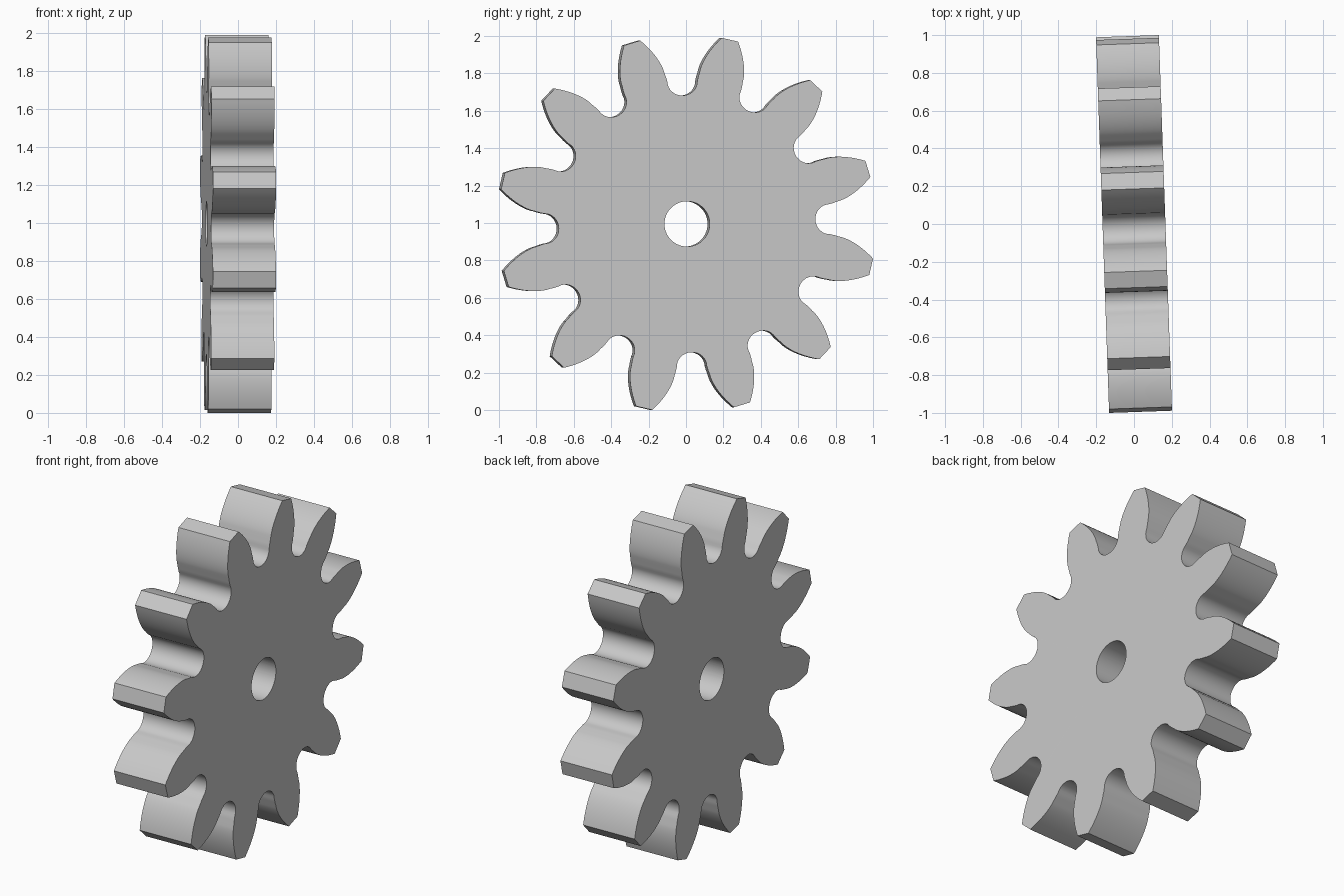
import bpy, bmesh, math

cube = bpy.data.objects.get("Cube")
if cube:
    bpy.data.objects.remove(cube, do_unlink=True)

TEETH = 12
TIP_R = 1.012
MODULE = TIP_R / (TEETH / 2 + 1)
PITCH_R = MODULE * TEETH / 2
ROOT_R = PITCH_R - 1.25 * MODULE
PRESSURE = math.radians(20)
BASE_R = PITCH_R * math.cos(PRESSURE)
BORE_R = 0.121
WIDTH = 0.333
GAP_ANGLE = math.radians(1.9)      # direction of one tooth gap
YAW = math.radians(2)


def involute(a):
    return math.tan(a) - a


def half_gap():
    """Polar points (angle from gap centre, radius) from the root to the tooth tip."""
    pts = []
    half_w, depth = 0.08, 0.075
    for i in range(9):             # rounded root
        t = math.radians(90 * i / 8)
        w, h = half_w * math.sin(t), ROOT_R + depth * (1 - math.cos(t))
        pts.append((math.atan2(w, h), math.hypot(w, h)))
    pts.append((math.radians(6.25), 0.79))
    for i in range(13):            # involute flank
        r = BASE_R + (TIP_R - BASE_R) * i / 12
        a = math.acos(min(1, BASE_R / r))
        pts.append((math.pi / (2 * TEETH) + involute(a) - involute(PRESSURE), r))
    return pts


# Full outline: mirror each half gap, then repeat it around the wheel
half = half_gap()
gap = [(-a, r) for a, r in reversed(half[1:])] + half
outline = [(GAP_ANGLE + k * math.tau / TEETH + a, r)
           for k in range(TEETH) for a, r in gap]

# Four rings (outer and bore, on both sides) joined into a closed solid
bm = bmesh.new()


def ring(x, radius=None):
    return [bm.verts.new((x, (radius or r) * math.cos(a), (radius or r) * math.sin(a)))
            for a, r in outline]


rings = [ring(WIDTH / 2), ring(-WIDTH / 2),
         ring(-WIDTH / 2, BORE_R), ring(WIDTH / 2, BORE_R)]
n = len(outline)
for j in range(4):
    p, q = rings[j], rings[(j + 1) % 4]
    for i in range(n):
        k = (i + 1) % n
        bm.faces.new((p[i], q[i], q[k], p[k]))
bmesh.ops.recalc_face_normals(bm, faces=bm.faces)

mesh = bpy.data.meshes.new("gear_wheel")
bm.to_mesh(mesh)
bm.free()
gear = bpy.data.objects.new("gear_wheel", mesh)
bpy.context.collection.objects.link(gear)
gear.location = (0, 0, 0.995)
gear.rotation_euler = (0, 0, YAW)

# Plain grey
grey = bpy.data.materials.new("light_grey")
grey.use_nodes = True
colour = (0.58, 0.58, 0.58, 1)
grey.diffuse_color = colour
grey.node_tree.nodes["Principled BSDF"].inputs["Base Color"].default_value = colour
mesh.materials.append(grey)

# Smooth flanks and bore, crisp rims and tips
bpy.ops.object.select_all(action='DESELECT')
gear.select_set(True)
bpy.context.view_layer.objects.active = gear
bpy.ops.object.shade_smooth_by_angle(angle=math.radians(30))
